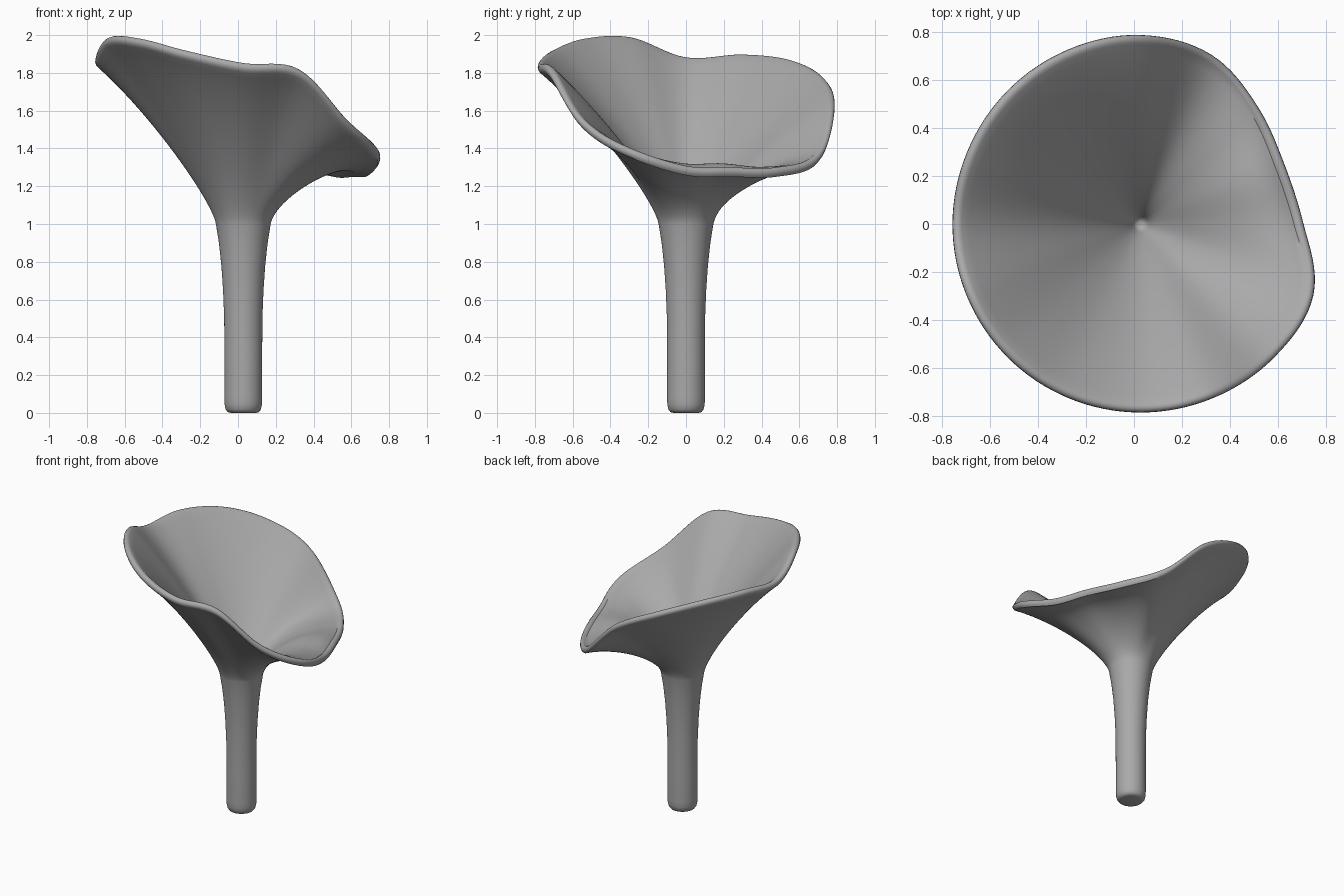
import bpy, bmesh
from math import sin, cos, tau
from mathutils import Vector

if "Cube" in bpy.data.objects:
    bpy.data.objects.remove(bpy.data.objects["Cube"])

SEGMENTS = 128
AXIS_X = 0.028

# Rim radius and top height, counter-clockwise from +x in sixteen equal steps
RIM = [Vector(p) for p in (
    (.678, 1.308), (.648, 1.3), (.69, 1.3), (.764, 1.37),
    (.787, 1.64), (.787, 1.785), (.785, 1.87), (.783, 1.897),
    (.784, 1.882), (.784, 1.988), (.785, 1.98), (.785, 1.915),
    (.785, 1.852), (.785, 1.82), (.786, 1.555), (.778, 1.4))]

# Stem profile from the foot up to the flare
STEM = [(.066, 0), (.082, .004), (.093, .018), (.099, .045), (.1, .08), (.1, .3),
        (.101, .5), (.107, .65), (.116, .78), (.129, .9)]


def rim_at(turn):
    """Smooth closed curve through the rim points."""
    f = turn * len(RIM)
    i, t = int(f), f % 1
    a, b, c, d = (RIM[(i + k) % len(RIM)] for k in (-1, 0, 1, 2))
    return b + t / 2 * (c - a + t * (2 * a - 5 * b + 4 * c - d + t * (3 * (b - c) + d - a)))


def bezier(points, steps):
    a, b, c, d = (Vector(p) for p in points)
    for k in range(steps + 1):
        t = k / steps
        s = 1 - t
        yield s**3 * a + 3 * s * s * t * b + 3 * s * t * t * c + t**3 * d


def profile(turn):
    """One radial section: stem, outer wall, rounded lip, inner wall, throat."""
    r, z = rim_at(turn)
    under = z - .05
    # The low side arches over and its lip droops
    droop = max(0, cos(tau * turn - .3)) ** 4
    mid = Vector((r * (.62 + .1 * droop), under - .4 * (under - 1.2) + .15 * droop))
    outer = bezier([(.145, 1), (.165, 1.12), mid, (r - .014, under)], 28)
    lip = [(r - .004, z - .038), (r, z - .025), (r - .002, z - .012),
           (r - .01, z - .003), (r - .02, z), (r - .03, z - .002)]
    inner = bezier([(.03, .95), (.105, 1.14), mid + Vector((-.022, .033)),
                    (r - .04, z - .008)], 28)
    throat = [(.022, .938), (.01, .932)]
    return [*STEM, *outer, *lip, *reversed(list(inner)), *throat]


# Flared cup and stem in one skin
bm = bmesh.new()
columns = []
for i in range(SEGMENTS):
    angle = tau * i / SEGMENTS
    columns.append([bm.verts.new((AXIS_X + r * cos(angle), r * sin(angle), z))
                    for r, z in profile(i / SEGMENTS)])
for i, here in enumerate(columns):
    there = columns[(i + 1) % SEGMENTS]
    for j in range(len(here) - 1):
        bm.faces.new((here[j], there[j], there[j + 1], here[j + 1]))
# Foot and throat caps
bm.faces.new([c[0] for c in reversed(columns)])
bm.faces.new([c[-1] for c in columns])
bmesh.ops.recalc_face_normals(bm, faces=bm.faces)

mesh = bpy.data.meshes.new("flared_cup_and_stem")
bm.to_mesh(mesh)
bm.free()
cup = bpy.data.objects.new("flared_cup_and_stem", mesh)
bpy.context.collection.objects.link(cup)

# Plain grey
grey = bpy.data.materials.new("plain_grey")
grey.use_nodes = True
colour = (.4, .4, .4, 1)
grey.diffuse_color = colour
grey.node_tree.nodes["Principled BSDF"].inputs["Base Color"].default_value = colour
mesh.materials.append(grey)

bpy.ops.object.select_all(action="DESELECT")
cup.select_set(True)
bpy.context.view_layer.objects.active = cup
bpy.ops.object.shade_smooth_by_angle(angle=.8)
